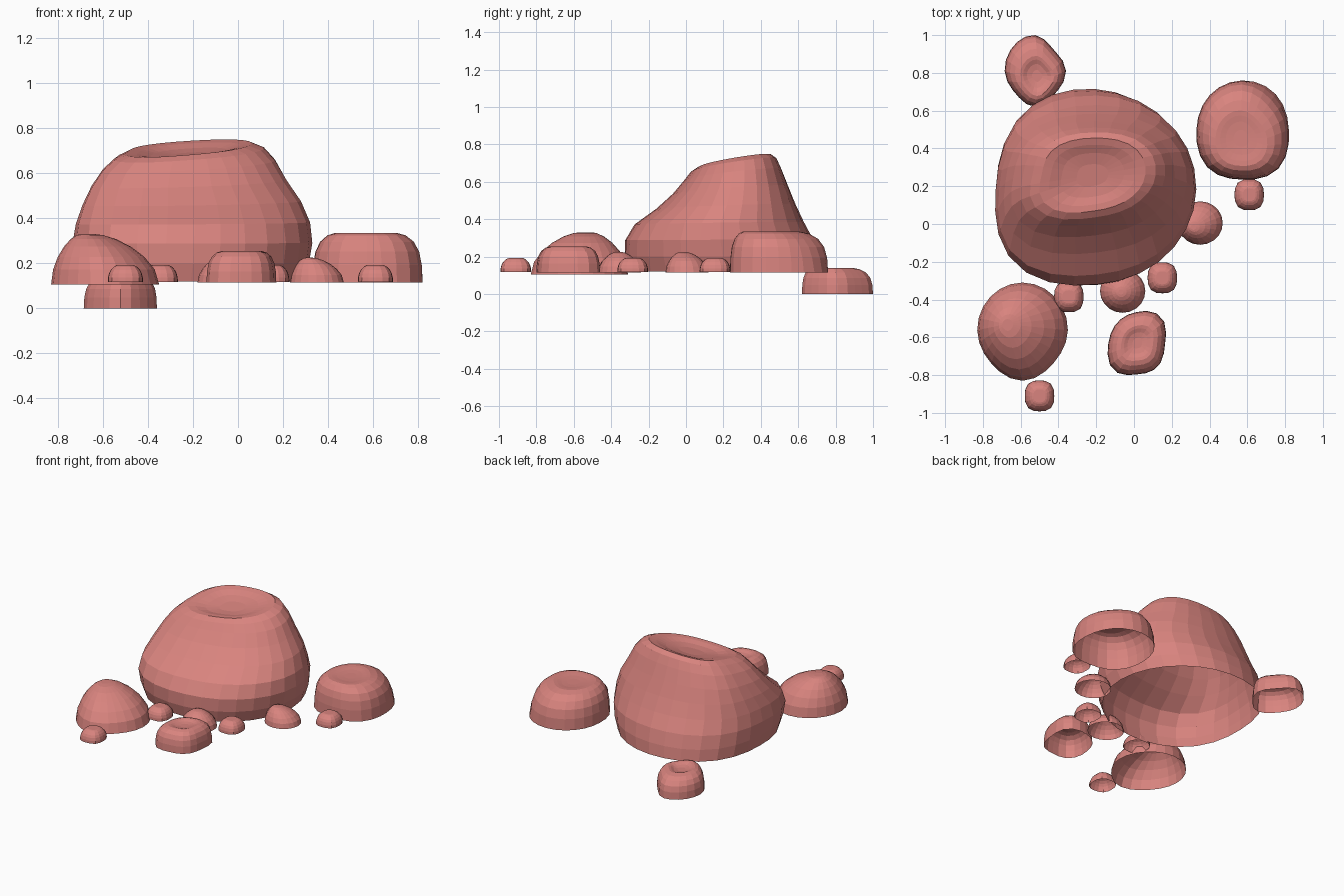
import bpy
import bmesh
from math import sin, cos, tau

cube = bpy.data.objects.get("Cube")
if cube:
    bpy.data.objects.remove(cube, do_unlink=True)

# Single stone colour
stone = bpy.data.materials.new("salmon stone")
stone.use_nodes = True
stone.diffuse_color = (0.69, 0.23, 0.21, 1)
stone.node_tree.nodes["Principled BSDF"].inputs["Base Color"].default_value = stone.diffuse_color

# Plan outlines: radius at eight compass directions, anticlockwise from +x
ROUND = (1, 1, 1, 1, 1, 1, 1, 1)
SQUARE = (1, 1.1, 1, 1.1, 1, 1.1, 1, 1.1)

# Height fraction and width fraction of each ring
DOME = ((0, 1), (.25, .99), (.5, .93), (.7, .83), (.88, .67), (.97, .52), (1, .42))
BLOCK = ((0, 1), (.35, .985), (.62, .94), (.82, .85), (.95, .71), (1, .56))
CONE = ((0, 1), (.3, .94), (.55, .8), (.75, .62), (.9, .42), (.98, .24), (1, .12))


def outline(radii, count):
    """Smooth closed outline through the radii, fitted to a -1..1 box."""
    pts = []
    for i in range(count):
        a = i / count * 8
        k, f = int(a), a % 1
        p, q, r, s = (radii[(k + j) % 8] for j in (-1, 0, 1, 2))
        rad = q + f / 2 * (r - p + f * (2 * p - 5 * q + 4 * r - s + f * (3 * (q - r) + s - p)))
        pts.append((rad * cos(tau * i / count), rad * sin(tau * i / count)))
    fitted = []
    for axis in zip(*pts):
        lo, hi = min(axis), max(axis)
        fitted.append([(v - lo) / (hi - lo) * 2 - 1 for v in axis])
    return list(zip(*fitted))


def build(name, rings, radii, count, top_radii=None, tilt=(0, 0), dish=0):
    """Open shell skinned over rings of (z, x0, x1, y0, y1), dished on top.
    The plan blends from radii at the base to top_radii at the top."""
    base, top = rings[0][0], rings[-1][0]
    rings = [(z, (a + b) / 2, (b - a) / 2, (c + d) / 2, (d - c) / 2, (z - base) / (top - base))
             for z, a, b, c, d in rings]
    z, cx, rx, cy, ry, t = rings[-1]
    for size, drop in ((.82, .2), (.6, .7), (.3, 1)):
        rings.append((z - dish * drop, cx, rx * size, cy, ry * size, 1))
    bm = bmesh.new()
    loops = []
    for z, x, rx, y, ry, t in rings:
        blend = [a + (b - a) * t for a, b in zip(radii, top_radii or radii)]
        loop = []
        for u, v in outline(blend, count):
            px, py = x + u * rx, y + v * ry
            rise = t ** 3 * (tilt[0] * (px - cx) + tilt[1] * (py - cy))
            loop.append(bm.verts.new((px, py, z + rise)))
        loops.append(loop)
    for low, high in zip(loops, loops[1:]):
        for i in range(count):
            j = (i + 1) % count
            bm.faces.new((low[i], low[j], high[j], high[i]))
    bm.faces.new(loops[-1])
    mesh = bpy.data.meshes.new(name)
    bm.to_mesh(mesh)
    bm.free()
    mesh.materials.append(stone)
    bpy.context.collection.objects.link(bpy.data.objects.new(name, mesh))


def rock(name, box, z0, z1, radii=SQUARE, profile=DOME, apex=None, count=20, **extra):
    """Small rock whose rings shrink towards the apex."""
    x0, x1, y0, y1 = box
    cx, cy = (x0 + x1) / 2, (y0 + y1) / 2
    ax, ay = apex or (cx, cy)
    rings = []
    for t, s in profile:
        # Keep each ring inside the base box while it drifts to the apex
        mx, my = cx + (ax - cx) * (1 - s), cy + (ay - cy) * (1 - s)
        hx, hy = (x1 - x0) / 2 * s, (y1 - y0) / 2 * s
        rings.append((z0 + (z1 - z0) * t, mx - hx, mx + hx, my - hy, my + hy))
    build(name, rings, radii, count, **extra)


# Main boulder: steep back, full front-right shoulder, tilted shallow hollow
build("main_boulder", [
    (.12, -.72, .285, -.305, .715),
    (.2, -.73, .315, -.325, .705),
    (.29, -.735, .33, -.325, .68),
    (.38, -.72, .32, -.275, .63),
    (.47, -.69, .28, -.16, .585),
    (.56, -.65, .215, -.07, .545),
    (.64, -.6, .165, -.01, .51),
    (.69, -.55, .115, .025, .485),
    (.712, -.5, .06, .06, .455),
], (.97, .96, .98, 1.04, 1, 1.08, 1, .98), 28,
    (1, 1.08, 1, 1.04, 1, 1.24, 1, .96), tilt=(.06, .16), dish=.03)

# Medium boulders
rock("front_right_boulder", (-.83, -.35, -.83, -.31), .105, .33,
     (1, 1, 1, 1, 1, .98, 1.06, .97), CONE, (-.68, -.53), 24)
rock("back_left_boulder", (.33, .82, .235, .76), .115, .335,
     (1, 1.02, 1, .99, .98, 1.06, 1, 1.1), BLOCK, (.56, .4), 24,
     top_radii=(1, .9, 1, 1, 1, 1.06, 1, 1.1), dish=.008)
rock("low_back_rock", (-.685, -.36, .62, 1), 0, .14,
     (1, .84, 1, 1, 1, .9, 1, .9), BLOCK, (-.5, .75), dish=.02)
rock("front_rock", (-.14, .17, -.8, -.46), .115, .255,
     (.95, 1.16, .97, .92, .95, 1.12, .94, 1), BLOCK, (.02, -.63), dish=.015)

# Small pointed rocks
rock("centre_pointed_rock", (-.18, .06, -.47, -.24), .115, .225, ROUND, CONE, (-.07, -.36))
rock("side_pointed_rock", (.23, .47, -.11, .12), .115, .225, ROUND, CONE, (.31, -.02))

# Pebbles
for name, x, y in (("front_right", -.5, -.91), ("inner_right", -.345, -.385),
                   ("inner_left", .15, -.285), ("back_left", .61, .155)):
    rock(name + "_pebble", (x - .078, x + .078, y - .082, y + .082), .118, .193, count=16)
